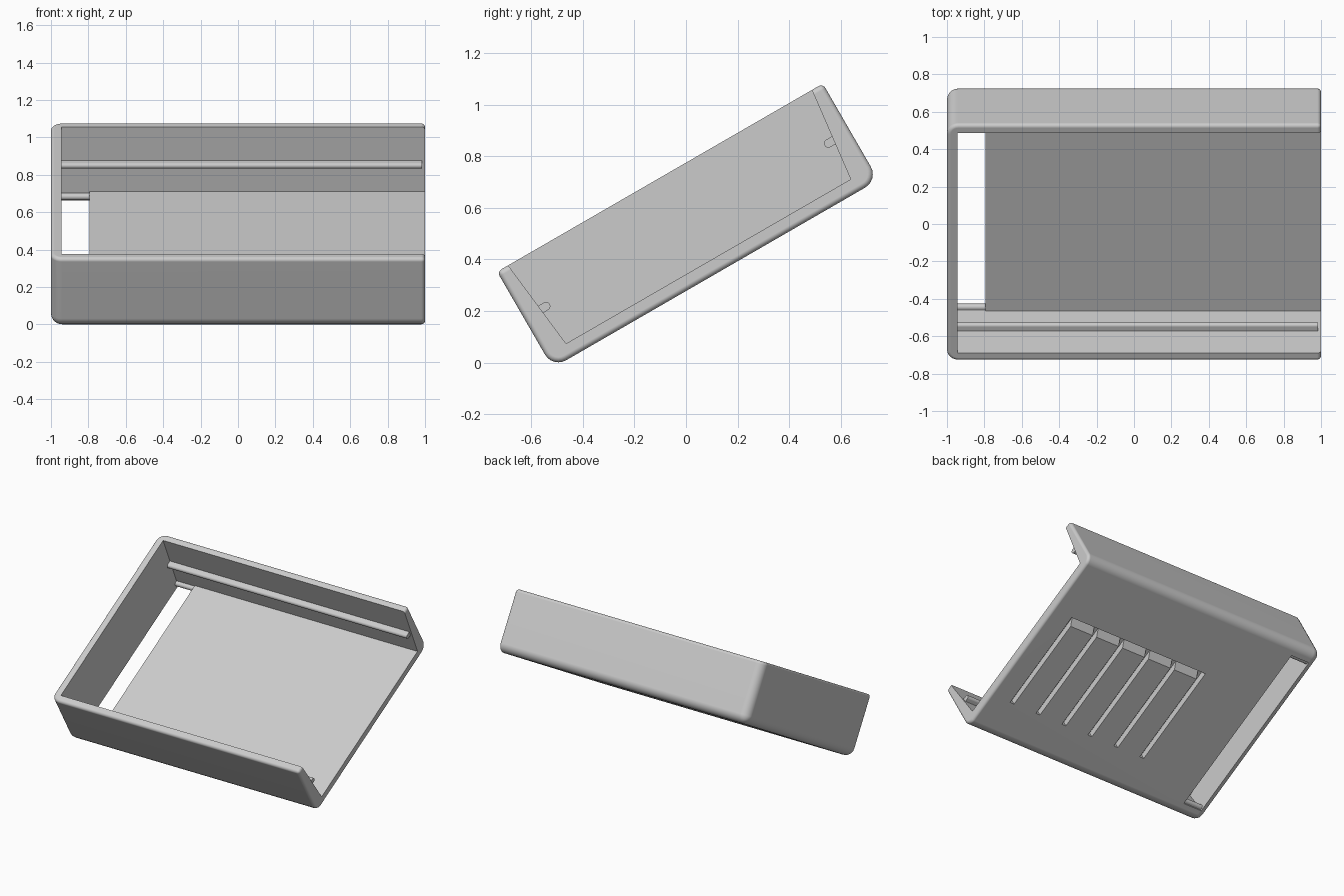
import bpy, bmesh
from math import radians, sin, cos, pi

if "Cube" in bpy.data.objects:
    bpy.data.objects.remove(bpy.data.objects["Cube"])

TILT = radians(30)
MID = 0.271                    # centre of the tray along its slope
HALF = 0.729                   # half its outer width
BASE, FLOOR, RIM = 0.24, 0.296, 0.671
WALL_X = -0.945                # inside of the closed end
SLOT_X = -0.795

grey = bpy.data.materials.new("light grey plastic")
grey.use_nodes = True
grey.diffuse_color = (0.6, 0.6, 0.6, 1)
grey.node_tree.nodes["Principled BSDF"].inputs["Base Color"].default_value = (0.6, 0.6, 0.6, 1)


def prism(name, profile, x0, x1, rounding=None):
    """Extrude a (slope, height) profile along x, tilted with the tray."""
    bm = bmesh.new()
    face = bm.faces.new([bm.verts.new((x0, u, w)) for u, w in profile])
    ext = bmesh.ops.extrude_face_region(bm, geom=[face])
    for v in ext["geom"]:
        if isinstance(v, bmesh.types.BMVert):
            v.co.x = x1
    bmesh.ops.recalc_face_normals(bm, faces=bm.faces)
    if rounding:
        rounding(bm)
    mesh = bpy.data.meshes.new(name)
    bm.to_mesh(mesh)
    bm.free()
    mesh.materials.append(grey)
    ob = bpy.data.objects.new(name, mesh)
    ob.rotation_euler.x = TILT
    bpy.context.collection.objects.link(ob)
    return ob


def box(u0, u1, w0, w1):
    return [(u0, w0), (u1, w0), (u1, w1), (u0, w1)]


def bevel(bm, test, size):
    edges = [e for e in bm.edges if test(*[v.co for v in e.verts])]
    bmesh.ops.bevel(bm, geom=edges, offset=size, segments=6, profile=0.5,
                    affect='EDGES', clamp_overlap=True)


def round_body(bm):
    on = lambda a, b, axis, val: abs(a[axis] - val) < 1e-4 and abs(b[axis] - val) < 1e-4
    # large radius on the underside and the closed-end corners
    bevel(bm, lambda a, b: not on(a, b, 0, 1) and not on(a, b, 2, RIM), 0.06)
    # small radius around the rim and the open end
    bevel(bm, lambda a, b: on(a, b, 0, 1) or on(a, b, 2, RIM), 0.02)


def activate(ob):
    bpy.ops.object.select_all(action='DESELECT')
    ob.select_set(True)
    bpy.context.view_layer.objects.active = ob


def cut(ob, cutter):
    cutter.hide_render = True
    bpy.context.view_layer.update()
    mod = ob.modifiers.new("cut", 'BOOLEAN')
    mod.object = cutter
    mod.operation = 'DIFFERENCE'
    mod.solver = 'EXACT'
    activate(ob)
    bpy.ops.object.modifier_apply(modifier=mod.name)
    bpy.data.objects.remove(cutter)


def smooth(ob):
    activate(ob)
    bpy.ops.object.shade_smooth_by_angle(angle=radians(25))
    mod = ob.modifiers.new("even shading", 'WEIGHTED_NORMAL')
    mod.keep_sharp = True


# Tray body
tray = prism("tray", box(MID - HALF, MID + HALF, BASE, RIM), -1, 1, round_body)

# Cavity with drafted side walls, open at one end
low, high = 0.637, 0.691
cut(tray, prism("cavity_cutter", [(MID - low, FLOOR), (MID + low, FLOOR),
                                  (MID + high, 0.77), (MID - high, 0.77)], WALL_X, 1.2))

# Opening through the floor beside the closed end
cut(tray, prism("slot_cutter", box(MID - low, MID + low, 0.1, 0.3), WALL_X, SLOT_X))

# Comb-shaped recess in the underside: one ramped groove and six teeth
DEEP = BASE + 0.044
cut(tray, prism("groove_cutter", [(0.48, 0.22), (0.55, 0.22), (0.55, DEEP),
                                  (0.535, DEEP), (0.49, BASE)], -0.315, 0.835))
for i in range(6):
    x = 0.818 - i * 0.223
    cut(tray, prism("tooth_cutter", box(-0.18, 0.549, 0.2, DEEP + 0.001), x - 0.018, x + 0.016))
smooth(tray)


# Rounded ribs on both side walls: long guide rails and short stubs in the slot
def rib(name, side, tip, root, w, r, x0, x1):
    arc = [(tip + r - r * sin(pi * k / 10), w + r * cos(pi * k / 10)) for k in range(11)]
    outline = [(root, w + r)] + arc + [(root, w - r)]
    smooth(prism(name, [(MID + side * u, z) for u, z in outline], x0, x1))


for side, label in ((-1, "front"), (1, "back")):
    rib(label + "_guide_rail", side, 0.615, 0.675, 0.46, 0.0165, -0.96, 0.985)
    rib(label + "_slot_stub", side, 0.61, 0.66, 0.27, 0.018, -0.96, SLOT_X + 0.005)
